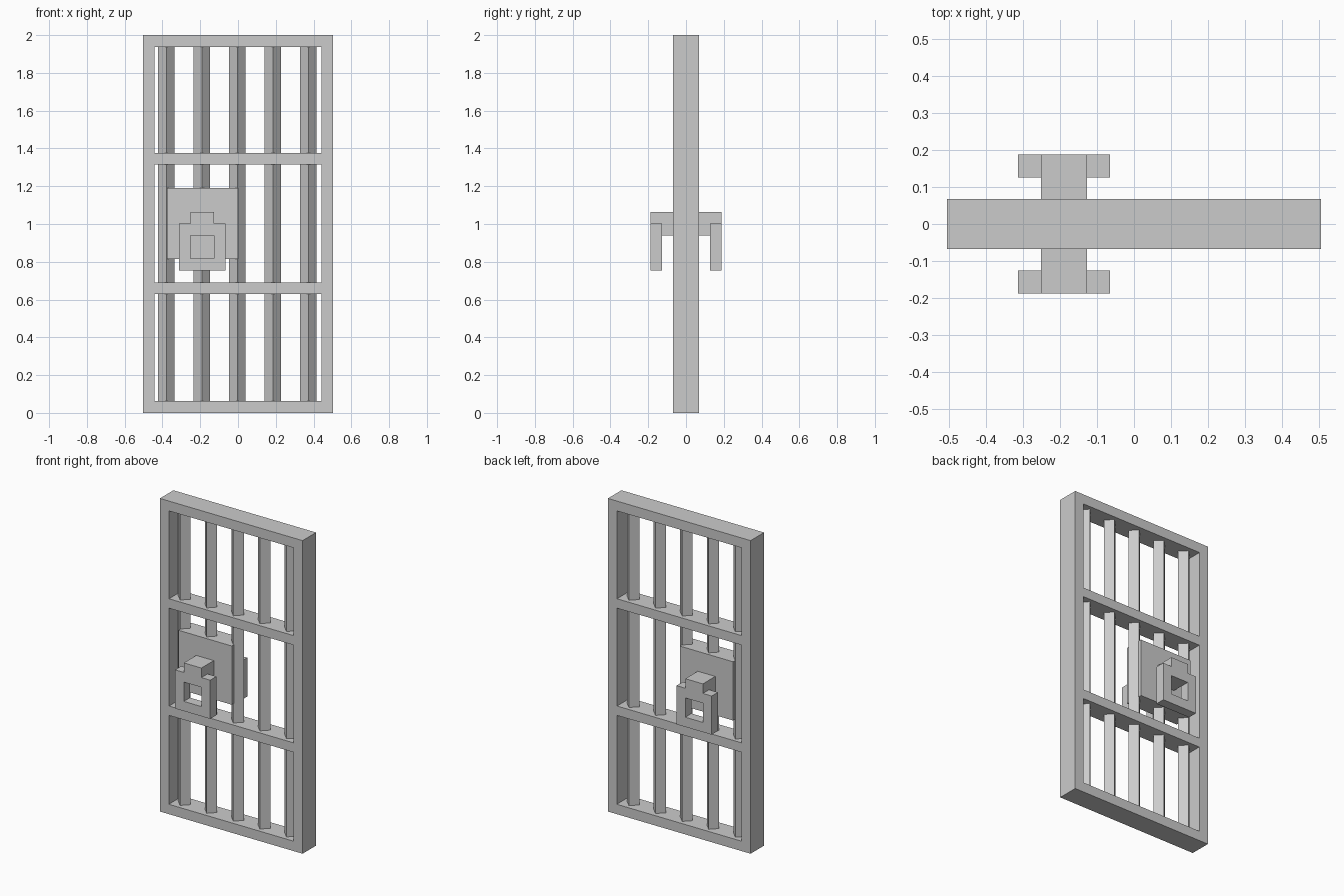
import bpy, bmesh, math

cube = bpy.data.objects.get("Cube")
if cube:
    bpy.data.objects.remove(cube, do_unlink=True)

metal = bpy.data.materials.new("grey metal")
GREY = (0.6, 0.6, 0.6, 1)
metal.diffuse_color = GREY
metal.use_nodes = True
metal.node_tree.nodes["Principled BSDF"].inputs["Base Color"].default_value = GREY


def finish(name, bm):
    bmesh.ops.recalc_face_normals(bm, faces=bm.faces[:])
    mesh = bpy.data.meshes.new(name)
    bm.to_mesh(mesh)
    bm.free()
    mesh.materials.append(metal)
    obj = bpy.data.objects.new(name, mesh)
    bpy.context.collection.objects.link(obj)
    return obj


def box(name, x, y, z):
    """Box from three (low, high) ranges."""
    bm = bmesh.new()
    bmesh.ops.create_cube(bm, size=1)
    for v in bm.verts:
        v.co = [r[0] if c < 0 else r[1] for c, r in zip(v.co, (x, y, z))]
    return finish(name, bm)


def ring(name, x, y, z, border):
    """Rectangular frame with an open middle, thick along y."""
    bm = bmesh.new()
    loops = []
    for inset, depth in ((0, y[0]), (0, y[1]), (border, y[1]), (border, y[0])):
        x0, x1, z0, z1 = x[0] + inset, x[1] - inset, z[0] + inset, z[1] - inset
        corners = ((x0, z0), (x1, z0), (x1, z1), (x0, z1))
        loops.append([bm.verts.new((cx, depth, cz)) for cx, cz in corners])
    for k, a in enumerate(loops):
        b = loops[(k + 1) % 4]
        for i in range(4):
            j = (i + 1) % 4
            bm.faces.new((a[i], a[j], b[j], b[i]))
    return finish(name, bm)


# Outer frame
ring("door_frame", (-0.504, 0.504), (-0.068, 0.068), (0, 2), 0.063)

# Horizontal rails
for name, z in (("lower_rail", 0.66), ("upper_rail", 1.345)):
    box(name, (-0.441, 0.441), (-0.066, 0.066), (z - 0.03, z + 0.03))

# Square vertical bars, turned so a corner faces forward
side = (-0.031, 0.031)
for i in range(5):
    bar = box(f"bar_{i + 1}", side, side, (0.06, 1.94))
    bar.rotation_euler.z = math.radians(45)
    bar.location.x = -0.003 + (i - 2) * 0.188

# Lock plate
box("lock_plate", (-0.377, 0), (-0.063, 0.063), (0.815, 1.19))

# Handles on both faces: an arm and a hanging square loop
for face, s in (("front", -1), ("back", 1)):
    arm = sorted((s * 0.06, s * 0.188))
    loop = sorted((s * 0.126, s * 0.188))
    box(f"{face}_handle_arm", (-0.251, -0.127), arm, (0.94, 1.063))
    ring(f"{face}_handle_loop", (-0.313, -0.065), loop, (0.755, 1.002), 0.062)
